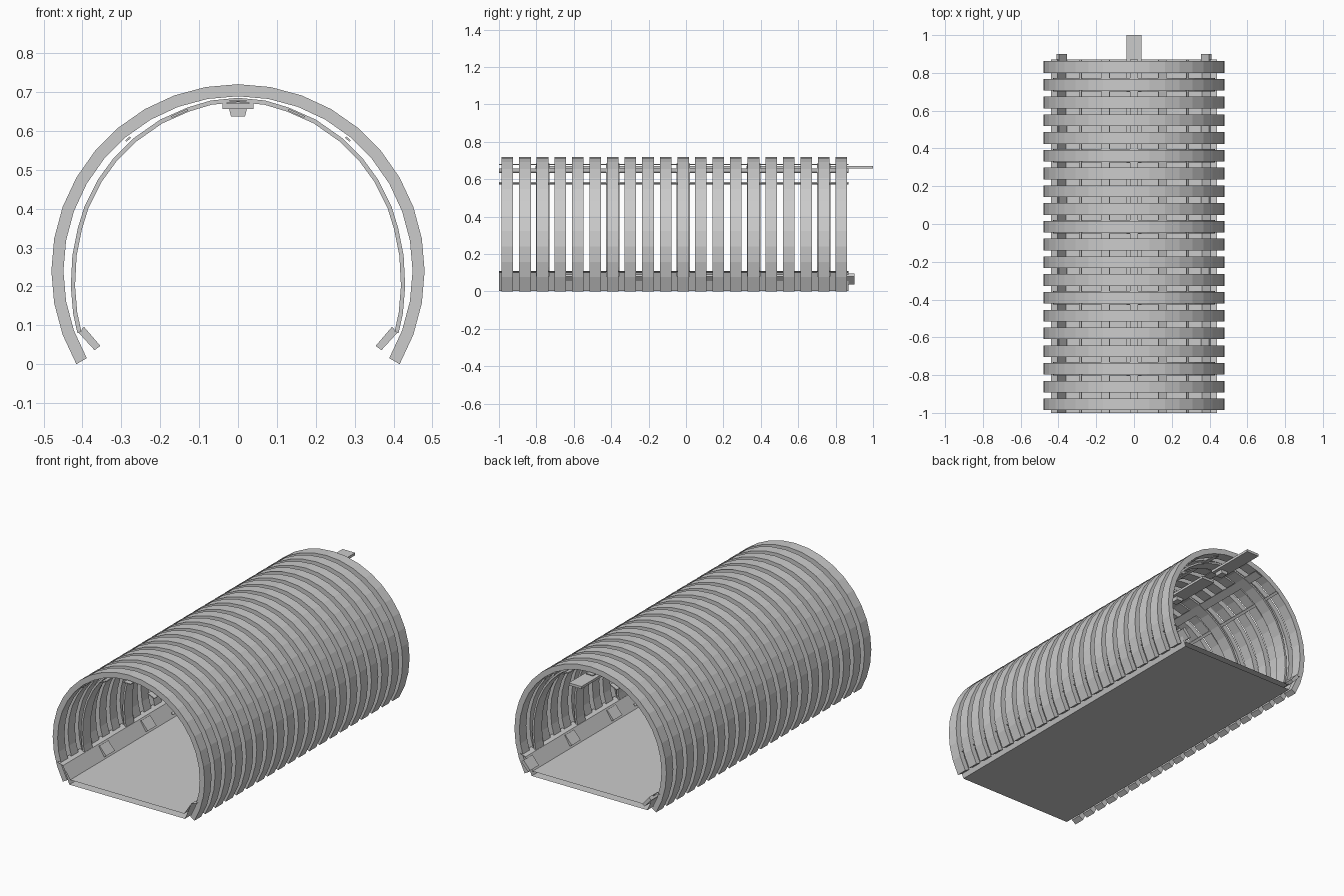
import bpy, bmesh
from math import sin, cos, pi, radians
from mathutils import Vector

if "Cube" in bpy.data.objects:
    bpy.data.objects.remove(bpy.data.objects["Cube"])

Y0, Y1 = -1.0, 0.87
PITCH = 0.094


def finish(name, bm):
    bmesh.ops.recalc_face_normals(bm, faces=bm.faces)
    me = bpy.data.meshes.new(name)
    bm.to_mesh(me)
    bm.free()
    ob = bpy.data.objects.new(name, me)
    bpy.context.collection.objects.link(ob)
    return ob


def band(name, outer, inner, spans):
    """Solid arch between two xz polylines, repeated over y spans."""
    bm = bmesh.new()
    for a, b in spans:
        rings = [[bm.verts.new((p[0], y, p[1])) for p, y in ((o, a), (o, b), (i, b), (i, a))]
                 for o, i in zip(outer, inner)]
        for r, s in zip(rings, rings[1:]):
            for k in range(4):
                bm.faces.new((r[k], r[(k + 1) % 4], s[(k + 1) % 4], s[k]))
        bm.faces.new(rings[0])
        bm.faces.new(rings[-1][::-1])
    return finish(name, bm)


def prism(name, pts, spans, mirror=False):
    """Closed xz profile extruded over y spans."""
    bm = bmesh.new()
    for s in ((1, -1) if mirror else (1,)):
        for a, b in spans:
            f = [bm.verts.new((s * x, a, z)) for x, z in pts]
            g = [bm.verts.new((s * x, b, z)) for x, z in pts]
            bm.faces.new(f)
            bm.faces.new(g[::-1])
            for k in range(len(pts)):
                j = (k + 1) % len(pts)
                bm.faces.new((f[k], f[j], g[j], g[k]))
    return finish(name, bm)


def sheet(name, pts):
    """Open xz profile swept along the tunnel as a thin sheet."""
    bm = bmesh.new()
    f = [bm.verts.new((x, Y0, z)) for x, z in pts]
    g = [bm.verts.new((x, Y1, z)) for x, z in pts]
    for k in range(len(pts) - 1):
        bm.faces.new((f[k], f[k + 1], g[k + 1], g[k]))
    return finish(name, bm)


def arc(r):
    return [(r * cos(radians(a)), 0.24 + r * sin(radians(a))) for a in range(-30, 211, 10)]


# outer ribs
ribs = [-0.955 + PITCH * i for i in range(20)]
band("outer_ribs", arc(0.48), arc(0.449), [(y - 0.031, y + 0.031) for y in ribs])

# inner support hoops, one every fourth rib
half = [(0.413, 0.08), (0.424, 0.13), (0.43, 0.2), (0.426, 0.28), (0.412, 0.35), (0.395, 0.405),
        (0.36, 0.475), (0.32, 0.53), (0.27, 0.58), (0.2, 0.629), (0.13, 0.66), (0.07, 0.678)]
hoop = half + [(0, 0.685)] + [(-x, z) for x, z in reversed(half)]
c = Vector((0, 0.24))
inner = [tuple(Vector(p) + (c - Vector(p)).normalized() * 0.011) for p in hoop]
hoops = [ribs[i] for i in (2, 6, 10, 14, 18)]
band("inner_hoops", hoop, inner, [(y - 0.036, y + 0.036) for y in hoops])

# floor with sloped kerbs and ledges, plus its underside
side = [(0.36, 0.03), (0.405, 0.1), (0.44, 0.11)]
sheet("floor", [(-x, z) for x, z in reversed(side)] + side)
sheet("floor_underside", [(-0.405, 0.1), (-0.365, 0.002), (0.365, 0.002), (0.405, 0.1)])

# kerb blocks
prism("kerb_blocks", [(0.41, 0.081), (0.396, 0.096), (0.354, 0.047), (0.369, 0.036)],
      [(0.82 - 0.376 * i, 0.9 - 0.376 * i) for i in range(5)], True)

# lengthwise cable strips along the vault
prism("side_strips", [(0.275, 0.582), (0.287, 0.572), (0.29, 0.576), (0.278, 0.586)], [(Y0, Y1)], True)
prism("upper_strips", [(0.128, 0.652), (0.17, 0.633), (0.172, 0.638), (0.13, 0.657)], [(Y0, Y1)], True)
prism("crown_strip", [(-0.022, 0.675), (0.022, 0.675), (0.022, 0.68), (-0.022, 0.68)], [(Y0, Y1)])

# ceiling lamp plates and their brackets
prism("lamp_plates", [(-0.04, 0.656), (0.04, 0.656), (0.04, 0.67), (-0.04, 0.67)],
      [(0.7 - 0.376 * i, 1.0 - 0.376 * i) for i in range(5)])
prism("lamp_brackets", [(-0.018, 0.637), (0.018, 0.637), (0.028, 0.676), (-0.028, 0.676)],
      [(y - 0.025, y + 0.025) for y in hoops])
